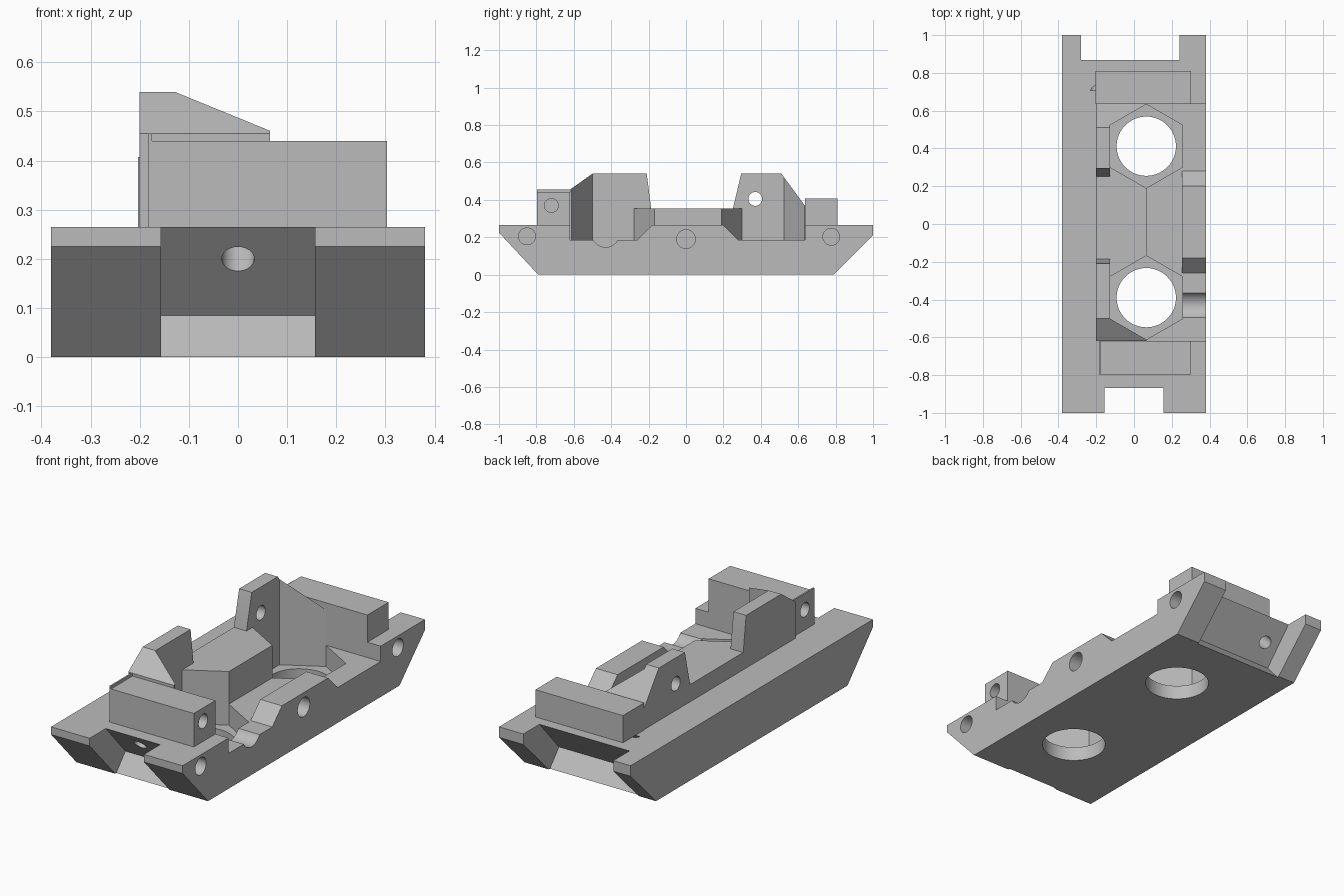
import bpy, bmesh, math
from mathutils import Vector, Matrix

cube = bpy.data.objects.get("Cube")
if cube:
    bpy.data.objects.remove(cube, do_unlink=True)

grey = bpy.data.materials.new("light_grey")
grey.use_nodes = True
COLOUR = (0.5, 0.5, 0.5, 1)
grey.diffuse_color = COLOUR
grey.node_tree.nodes["Principled BSDF"].inputs["Base Color"].default_value = COLOUR


def prism(name, profile, axis, lo, hi):
    """Extrude a profile, given as (y, z) along x or (x, y) along z."""
    bm = bmesh.new()
    at = (lambda p, d: (d, *p)) if axis == "x" else (lambda p, d: (*p, d))
    face = bm.faces.new([bm.verts.new(at(p, lo)) for p in profile])
    grown = bmesh.ops.extrude_face_region(bm, geom=[face])["geom"]
    shift = Vector(at((0, 0), hi - lo))
    bmesh.ops.translate(bm, vec=shift, verts=[v for v in grown if isinstance(v, bmesh.types.BMVert)])
    bmesh.ops.recalc_face_normals(bm, faces=bm.faces)
    mesh = bpy.data.meshes.new(name)
    bm.to_mesh(mesh)
    bm.free()
    mesh.materials.append(grey)
    obj = bpy.data.objects.new(name, mesh)
    bpy.context.collection.objects.link(obj)
    return obj


def box(name, x, y, z):
    return prism(name, [(y[0], z[0]), (y[1], z[0]), (y[1], z[1]), (y[0], z[1])], "x", *x)


def ring(centre, radius, sides, turn=0):
    return [(centre[0] + radius * math.cos(turn + math.tau * i / sides),
             centre[1] + radius * math.sin(turn + math.tau * i / sides)) for i in range(sides)]


def drill(y, z, radius, lo, hi):
    """Round cutter along x."""
    return prism("drill_cutter", ring((y, z), radius, 40), "x", lo, hi)


def cut(obj, cutters):
    for cutter in cutters:
        cutter.hide_render = True
        mod = obj.modifiers.new("cut", "BOOLEAN")
        mod.operation, mod.solver, mod.object = "DIFFERENCE", "EXACT", cutter
        bpy.context.view_layer.objects.active = obj
        bpy.ops.object.modifier_apply(modifier=mod.name)
        bpy.data.objects.remove(cutter, do_unlink=True)


DECK, FLOOR, SEAT = 0.265, 0.185, 0.075
HEX_X, FRONT_Y, BACK_Y = 0.065, -0.39, 0.412


def hex_cutter(y):
    return prism("hex_cutter", ring((HEX_X, y), 0.222, 6, math.pi / 2), "z", SEAT, 1)


def end_notch(side, lo, hi):
    """Slanted recess parallel to the sloped hull end."""
    pts = [(0.79, 0), (0.705, 0.085), (0.867, 0.265), (0.96, 0.37), (1.2, 0.37), (1.2, 0)]
    if side > 0:
        pts[-1] = (1.2, 0.41)
    else:
        pts[-1] = (1.2, 0.43)
    pts[0] = (0.785, -0.005)
    return prism("notch_cutter", [(side * y, z) for y, z in pts[:5]] + [(side * 1.2, -0.005)], "x", lo, hi)


def end_drill(side, x, z):
    """Blind hole square to the slanted notch wall."""
    obj = prism("end_drill_cutter", ring((0, 0), 0.033, 40), "z", -0.12, 0.12)
    y = side * (0.705 + (z - 0.085) * 0.9)
    turn = Matrix.Rotation(-side * math.radians(-45), 4, "X")
    obj.data.transform(Matrix.Translation((x, y, z)) @ turn)
    return obj


# Hull with sloped ends
hull = prism("hull", [(-1, DECK), (-1, 0.225), (-0.79, 0), (0.79, 0), (1, 0.21), (1, DECK)], "x", -0.38, 0.38)

# Pocket, open to the side around a ramped pier
cut(hull, [
    box("pocket_cutter", (-0.13, 0.255), (-0.62, 0.635), (FLOOR, 0.5)),
    prism("front_gap_cutter", [(-0.62, FLOOR), (-0.26, FLOOR), (-0.18, DECK), (-0.17, 0.275),
                               (-0.17, 0.5), (-0.62, 0.5)], "x", 0.25, 0.5),
    prism("back_gap_cutter", [(0.635, FLOOR), (0.28, FLOOR), (0.2, DECK), (0.19, 0.275),
                              (0.19, 0.5), (0.635, 0.5)], "x", 0.25, 0.5),
    drill(-0.43, 0.222, 0.075, 0.2, 0.5),
])

# Hexagonal seats with round holes through the bottom
for y in (FRONT_Y, BACK_Y):
    cut(hull, [hex_cutter(y), prism("bore_cutter", ring((HEX_X, y), 0.157, 64), "z", -0.1, 0.3)])

# End notches, their holes and the side holes
cut(hull, [
    end_notch(-1, -0.157, 0.157),
    end_notch(1, -0.28, 0.24),
    end_drill(-1, 0, 0.2),
    end_drill(1, -0.2, 0.17),
    drill(-0.85, 0.205, 0.045, 0.25, 0.5),
    drill(0, 0.19, 0.05, 0.29, 0.5),
    drill(0.777, 0.203, 0.045, 0.29, 0.5),
])

# Central block between the seats
block = box("central_block", (-0.2, HEX_X), (-0.28, 0.3), (FLOOR, 0.355))
cut(block, [hex_cutter(FRONT_Y), hex_cutter(BACK_Y)])

# Upright towers, each with a sloped corner wall that wraps its seat
towers = {
    "front": (FRONT_Y, -0.62, 0.455, -0.5, -0.21, -0.175),
    "back": (BACK_Y, 0.635, 0.37, 0.51, 0.295, 0.23),
}
for side, (seat_y, outer, low, crest, inner, foot) in towers.items():
    tower = prism(side + "_tower", [(outer, FLOOR), (outer, low), (crest, 0.54), (inner, 0.54),
                                    (foot, DECK), (foot, FLOOR)], "x", -0.2, -0.127)
    if side == "back":
        cut(tower, [drill(0.37, 0.405, 0.037, -0.4, 0.2)])
    wall = prism(side + "_corner_wall", [(outer, FLOOR), (outer, low), (crest, 0.54), (crest, FLOOR)],
                 "x", -0.13, HEX_X)
    cut(wall, [hex_cutter(seat_y)])

# Cross bars at both ends of the pocket
front_bar = box("front_bar", (-0.183, 0.303), (-0.797, -0.62), (DECK, 0.44))
cut(front_bar, [drill(-0.72, 0.37, 0.037, 0.1, 0.5), drill(-0.72, 0.37, 0.037, -0.5, -0.05)])
box("front_bar_lip", (-0.183, -0.175), (-0.797, -0.62), (0.44, 0.455))
box("back_bar", (-0.203, 0.303), (0.635, 0.81), (DECK, 0.407))

# Smooth round holes, keep all other edges crisp
for obj in bpy.context.collection.objects:
    if obj.type == "MESH" and obj.data.materials and obj.data.materials[0] == grey:
        bpy.ops.object.select_all(action="DESELECT")
        obj.select_set(True)
        bpy.context.view_layer.objects.active = obj
        bpy.ops.object.shade_smooth_by_angle(angle=math.radians(25))
